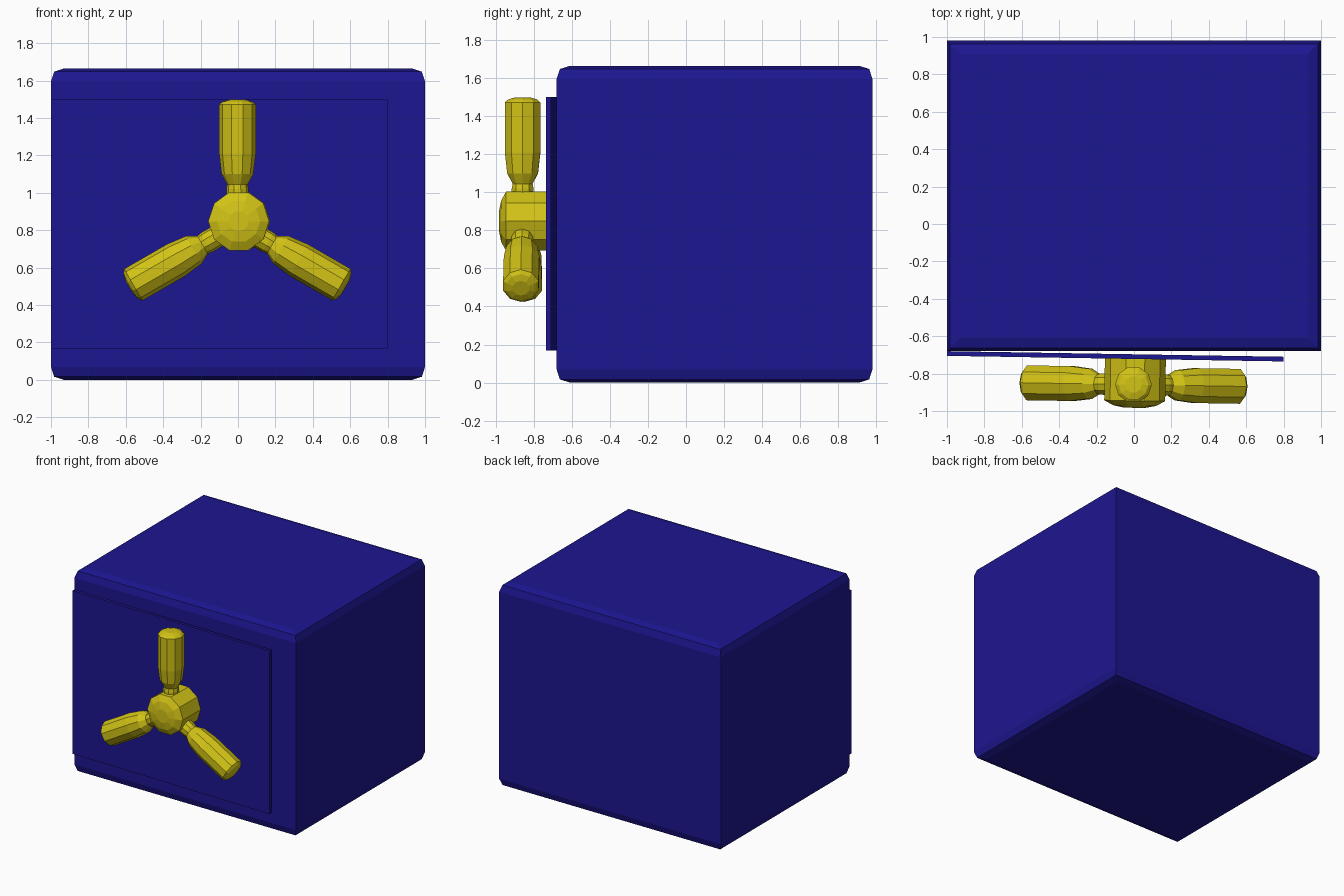
import bpy
import bmesh
from math import radians, cos, sin, pi
from mathutils import Matrix, Vector

if "Cube" in bpy.data.objects:
    bpy.data.objects.remove(bpy.data.objects["Cube"])


def material(name, rgb):
    m = bpy.data.materials.new(name)
    m.diffuse_color = (*rgb, 1)
    m.use_nodes = True
    m.node_tree.nodes["Principled BSDF"].inputs["Base Color"].default_value = m.diffuse_color
    return m


BLUE = material("blue_paint", (0.012, 0.008, 0.28))
YELLOW = material("yellow_metal", (0.65, 0.55, 0.008))


def loft(name, rings, mat, matrix=Matrix()):
    """Skin a stack of equal-sized rings, capping both ends."""
    bm = bmesh.new()
    loops = [[bm.verts.new(matrix @ Vector(p)) for p in ring] for ring in rings]
    n = len(loops[0])
    for a, b in zip(loops, loops[1:]):
        for i in range(n):
            j = (i + 1) % n
            bm.faces.new((a[i], a[j], b[j], b[i]))
    bm.faces.new(loops[0][::-1])
    bm.faces.new(loops[-1])
    bmesh.ops.recalc_face_normals(bm, faces=bm.faces)
    mesh = bpy.data.meshes.new(name)
    bm.to_mesh(mesh)
    bm.free()
    mesh.materials.append(mat)
    ob = bpy.data.objects.new(name, mesh)
    bpy.context.collection.objects.link(ob)
    return ob


def rect(x0, x1, y0, y1, z, inset=0):
    return [(x0 + inset, y0 + inset, z), (x1 - inset, y0 + inset, z),
            (x1 - inset, y1 - inset, z), (x0 + inset, y1 - inset, z)]


def turned(profile, sides=10):
    return [[(r * cos(2 * pi * i / sides), r * sin(2 * pi * i / sides), h)
             for i in range(sides)] for r, h in profile]


# Safe body: top and bottom edges rounded, upright edges sharp
H = 1.665
edge = [(0, 0.07), (0.017, 0.017), (0.07, 0)]
levels = edge + [(H - z, i) for z, i in reversed(edge)]
loft("safe_body", [rect(-1, 1, -0.68, 0.98, z, i) for z, i in levels], BLUE)

# Door swings very slightly open about its left edge
hinge = Vector((-1, -0.68, 0))
swing = (Matrix.Translation(hinge) @ Matrix.Rotation(radians(-0.95), 4, 'Z')
         @ Matrix.Translation(-hinge))
loft("door", [rect(-1, 0.8, -0.705, -0.68, z) for z in (0.168, 1.5)], BLUE, swing)

# Domed hub of the handle
hub_axis = Matrix.Translation((0.008, 0, 0.848)) @ Matrix.Rotation(radians(90), 4, 'X')
loft("handle_hub", turned([(0.163, 0.685), (0.163, 0.928), (0.115, 0.954), (0.055, 0.966)]),
     YELLOW, swing @ hub_axis)

# Three turned grips around the hub
grip = [(0.06, 0.05), (0.06, 0.19), (0.055, 0.215), (0.085, 0.27),
        (0.098, 0.38), (0.098, 0.642), (0.08, 0.658), (0.045, 0.668)]
for k in range(3):
    spoke = (Matrix.Translation((0, -0.842, 0.83))
             @ Matrix.Rotation(radians(120 * k), 4, 'Y'))
    loft(f"handle_grip_{k + 1}", turned(grip), YELLOW, swing @ spoke)
